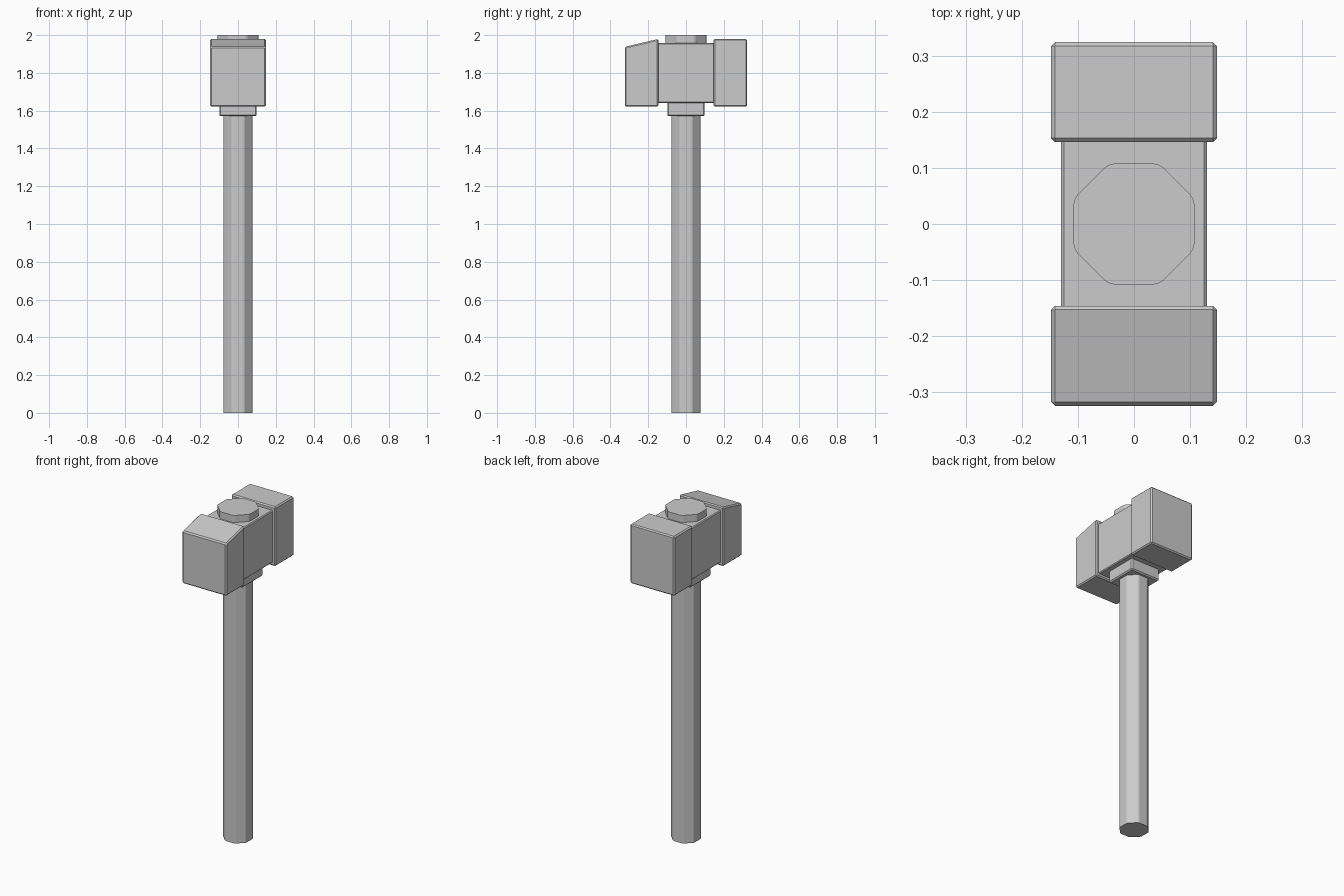
import bpy, bmesh, math

if "Cube" in bpy.data.objects:
    bpy.data.objects.remove(bpy.data.objects["Cube"])

def finish(name, bm, bevel=0.0, segments=1):
    bmesh.ops.recalc_face_normals(bm, faces=bm.faces)
    me = bpy.data.meshes.new(name)
    bm.to_mesh(me)
    bm.free()
    ob = bpy.data.objects.new(name, me)
    bpy.context.collection.objects.link(ob)
    if bevel:
        mod = ob.modifiers.new("Bevel", 'BEVEL')
        mod.width = bevel
        mod.segments = segments
    return ob

def block(name, hx, y0, y1, z0, z1, bevel, front_drop=0.0):
    """Box whose top front edge can be lowered to make a sloped top."""
    bm = bmesh.new()
    bmesh.ops.create_cube(bm, size=1)
    for v in bm.verts:
        top, front = v.co.z > 0, v.co.y < 0
        v.co.x *= 2 * hx
        v.co.y = y0 if front else y1
        v.co.z = (z1 - (front_drop if front else 0)) if top else z0
    return finish(name, bm, bevel)

def octagon_post(name, apothem, z0, z1, corner):
    """Flat-sided octagonal prism with softened upright corners."""
    bm = bmesh.new()
    r = apothem / math.cos(math.pi / 8)
    ring = [bm.verts.new((r * math.cos(a), r * math.sin(a), z0))
            for a in [math.pi / 8 + i * math.pi / 4 for i in range(8)]]
    base = bm.faces.new(ring)
    ext = bmesh.ops.extrude_face_region(bm, geom=[base], use_keep_orig=True)
    for v in ext['geom']:
        if isinstance(v, bmesh.types.BMVert):
            v.co.z = z1
    upright = [e for e in bm.edges if abs(e.verts[0].co.z - e.verts[1].co.z) > 1e-4]
    bmesh.ops.bevel(bm, geom=upright, offset=corner, segments=2, profile=0.5, affect='EDGES')
    return finish(name, bm)

# Shaft and the wider end showing above the head
octagon_post("handle", 0.078, 0.0, 1.60, 0.008)
octagon_post("handle_cap", 0.108, 1.93, 2.0, 0.011)

# Square collar under the head
block("collar", 0.099, -0.099, 0.099, 1.571, 1.65, 0.007)

# Head: narrow middle, flat back face block, sloped front face block
block("head_middle", 0.13, -0.155, 0.155, 1.64, 1.957, 0.005)
block("back_head", 0.148, 0.146, 0.324, 1.621, 1.98, 0.007)
block("front_head", 0.148, -0.324, -0.146, 1.621, 1.98, 0.007, front_drop=0.042)
